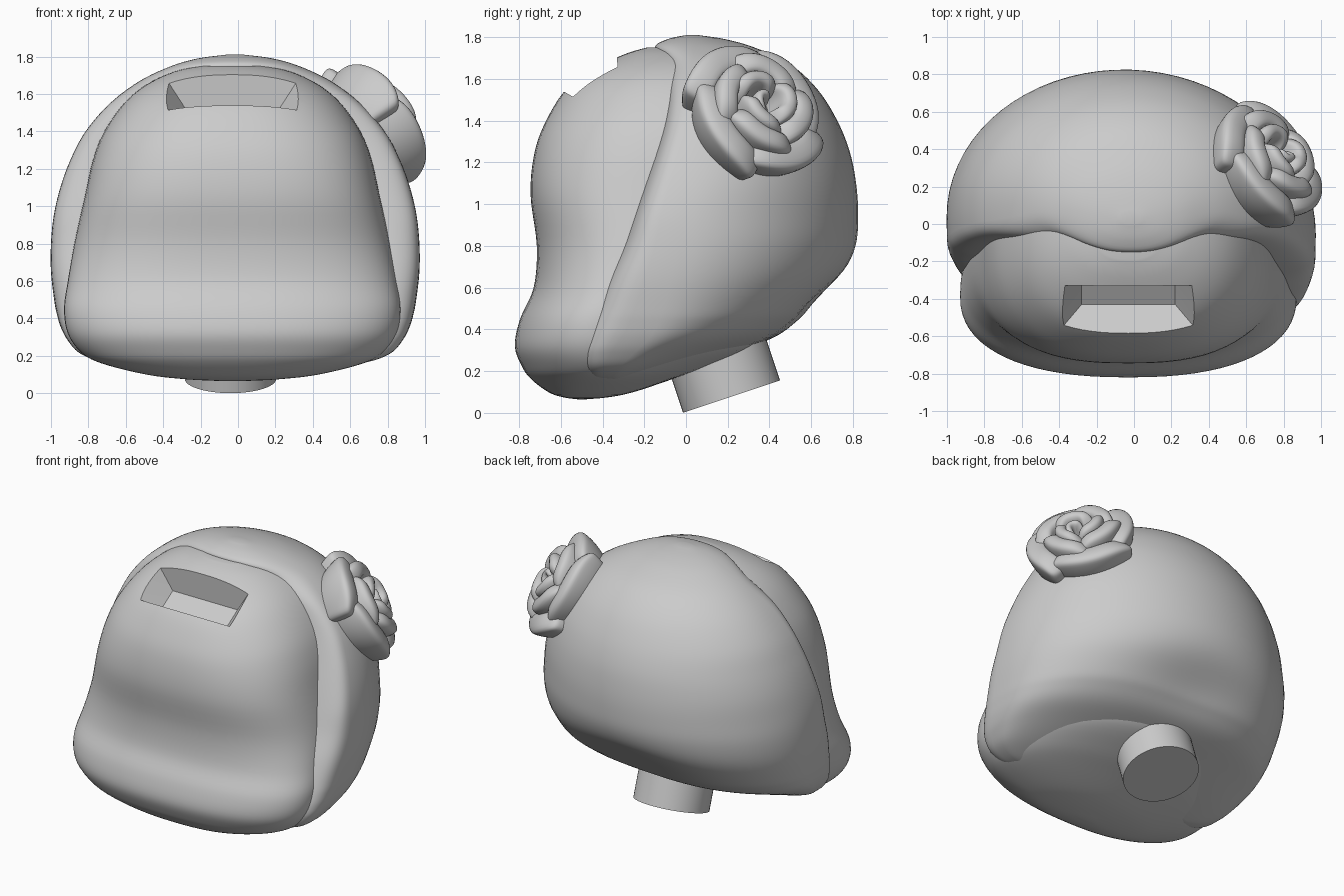
import bpy, bmesh
from math import sin, cos, pi, radians, copysign, exp
from mathutils import Vector, Matrix

default = bpy.data.objects.get("Cube")
if default:
    bpy.data.objects.remove(default, do_unlink=True)

# Single plain grey for the whole model
grey = bpy.data.materials.new("plain_grey")
grey.use_nodes = True
grey.diffuse_color = (0.6, 0.6, 0.6, 1)
grey.node_tree.nodes["Principled BSDF"].inputs["Base Color"].default_value = (0.6, 0.6, 0.6, 1)


def make_object(name, bm):
    bmesh.ops.recalc_face_normals(bm, faces=bm.faces)
    mesh = bpy.data.meshes.new(name)
    bm.to_mesh(mesh)
    bm.free()
    mesh.materials.append(grey)
    obj = bpy.data.objects.new(name, mesh)
    bpy.context.collection.objects.link(obj)
    return obj


def activate(obj):
    bpy.ops.object.select_all(action='DESELECT')
    obj.select_set(True)
    bpy.context.view_layer.objects.active = obj


def smooth(obj, angle=40):
    activate(obj)
    bpy.ops.object.shade_smooth_by_angle(angle=radians(angle))


def catmull(p0, p1, p2, p3, t):
    return [0.5 * (2 * b + (c - a) * t + (2 * a - 5 * b + 4 * c - d) * t * t
                   + (3 * b - a - 3 * c + d) * t ** 3)
            for a, b, c, d in zip(p0, p1, p2, p3)]


def refine(rows, steps=5):
    padded = [rows[0]] + rows + [rows[-1]]
    out = []
    for i in range(len(rows) - 1):
        out += [catmull(*padded[i:i + 4], k / steps) for k in range(steps)]
    return out + [rows[-1]]


def loft(name, rows, centre_x, front_power, warp, sides=72):
    """Stack rounded sections: height, half width, front y, widest y, back y."""
    bm = bmesh.new()
    rings = []
    for z, w, front, mid, back in refine(rows):
        ring = []
        for k in range(sides):
            a = 2 * pi * k / sides
            c, s = cos(a), sin(a)
            power = 2 / front_power(z) if s < 0 else 1
            x = w * copysign(abs(c) ** power, c)
            depth = (back - mid) if s >= 0 else (mid - front)
            y = mid + depth * copysign(abs(s) ** power, s)
            ring.append(bm.verts.new((centre_x + x, y + warp(x, z, s), z)))
        rings.append(ring)
    for low, high in zip(rings, rings[1:]):
        for k in range(sides):
            n = (k + 1) % sides
            bm.faces.new((low[k], low[n], high[n], high[k]))
    bm.faces.new(rings[0][::-1])
    bm.faces.new(rings[-1])
    return make_object(name, bm)


def face_power(z):
    # Rounder jaw and crown, flatter brow
    return 2.35 + .25 * exp(-((z - 1.1) / .35) ** 2)


def hair_power(z):
    # Square front corners along the cheeks, rounded fringe at the crown
    return 2.2 + 2.8 / (1 + exp((z - 1.62) * 25))


def hair_warp(x, z, s):
    # Lower hair sits further forward on the left side, with a hollow at the nape
    rate = .09 if x > 0 else .09 - .07 * min(0, s)
    hollow = .08 * exp(-(x / .42) ** 2 - ((z - .52) / .16) ** 2) * max(0, s)
    return -rate * x * max(0, 1 - z / 1.5) - hollow


# Face: wide jaw, shallow waist, domed forehead
face = loft("face", [
    (.065, .05, -.52, -.5, -.48), (.075, .25, -.59, -.5, -.37),
    (.1, .46, -.66, -.48, -.25),
    (.16, .7, -.74, -.42, -.07), (.22, .81, -.785, -.4, .1),
    (.32, .88, -.82, -.4, .32), (.45, .9, -.795, -.38, .4),
    (.6, .88, -.73, -.3, .4), (.8, .845, -.715, -.2, .4),
    (1.05, .79, -.745, -.15, .4), (1.25, .745, -.725, -.1, .4),
    (1.4, .685, -.67, -.08, .4), (1.55, .58, -.575, -.05, .35),
    (1.65, .46, -.44, -.05, .3), (1.72, .31, -.29, -.05, .2),
    (1.75, .17, -.19, -.05, .1)], -.03, face_power, lambda x, z, s: 0)

# Tapered slot with a flat floor, cut into the forehead
bm = bmesh.new()
for side in (-1, 1):
    for floor_y, floor_z, rim_y, rim_z in ((-.43, 1.45, -.56, 1.525), (-.32, 1.52, -.33, 1.69)):
        floor = Vector((side * .25, floor_y, floor_z))
        rim = Vector((side * .36, rim_y, rim_z))
        bm.verts.new(floor)
        bm.verts.new(floor + (rim - floor) * 1.5)
bmesh.ops.convex_hull(bm, input=bm.verts)
bmesh.ops.translate(bm, verts=bm.verts, vec=(-.03, 0, 0))
cutter = make_object("slot_cutter", bm)
cutter.hide_render = True
cut = face.modifiers.new("slot", 'BOOLEAN')
cut.operation = 'DIFFERENCE'
cut.solver = 'EXACT'
cut.object = cutter
activate(face)
bpy.ops.object.modifier_apply(modifier=cut.name)
bpy.data.objects.remove(cutter, do_unlink=True)
smooth(face, 30)

# Hair: full rounded cap that sweeps forward toward the jaw
hair = loft("hair", [
    (.155, .62, -.36, -.3, -.24), (.175, .74, -.42, -.29, -.15),
    (.22, .84, -.455, -.25, .01), (.29, .9, -.475, -.18, .23),
    (.36, .935, -.465, -.11, .44), (.43, .955, -.44, -.07, .565),
    (.5, .968, -.41, -.05, .65), (.65, .985, -.35, -.02, .765),
    (.8, .985, -.285, 0, .815), (.95, .97, -.235, 0, .825),
    (1.1, .935, -.19, .03, .815), (1.25, .88, -.145, .05, .785),
    (1.4, .8, -.11, .08, .725), (1.55, .67, -.095, .1, .63),
    (1.67, .51, -.1, .1, .5), (1.75, .34, -.15, .08, .33),
    (1.79, .2, -.09, .05, .19), (1.81, .05, 0, .03, .06)],
    -.015, hair_power, hair_warp)
smooth(hair, 60)

# Neck peg, tilted back
tilt = Matrix.Rotation(radians(18.4), 4, 'X')
bm = bmesh.new()
bmesh.ops.create_cone(bm, cap_ends=True, segments=48, radius1=.245, radius2=.245, depth=.5)
bmesh.ops.translate(bm, verts=bm.verts, vec=(0, 0, .25))
neck = make_object("neck", bm)
neck.matrix_world = Matrix.Translation((-.04, .218, .078)) @ tilt
smooth(neck)

# Rose on the left side of the hair
axis = Vector((.7, .5, .5)).normalized()
rose_frame = (Matrix.Translation(Vector((.715, .33, 1.44)) - axis * .18)
              @ axis.to_track_quat('Z', 'Y').to_matrix().to_4x4())


def petal(name, angle, radius, span, height, thickness, columns=10, rows=5):
    bm = bmesh.new()
    grid = []
    for j in range(rows + 1):
        v = j / rows
        line = []
        for i in range(columns + 1):
            u = 2 * i / columns - 1
            a = angle + u * span
            r = radius * (.62 + .38 * sin(v * pi / 2)) + .035 * u
            h = height * v * (1 - .3 * u ** 4)
            line.append(bm.verts.new((r * cos(a), r * sin(a), h)))
        grid.append(line)
    for low, high in zip(grid, grid[1:]):
        for i in range(columns):
            bm.faces.new((low[i], low[i + 1], high[i + 1], high[i]))
    obj = make_object(name, bm)
    obj.matrix_world = rose_frame
    smooth(obj, 180)
    thick = obj.modifiers.new("thickness", 'SOLIDIFY')
    thick.thickness = thickness
    thick.offset = 0
    rounding = obj.modifiers.new("rounding", 'SUBSURF')
    rounding.levels = rounding.render_levels = 2


rings = [("outer", 4, .29, 1.0, .26, .14), ("middle", 4, .205, 1.0, .32, .11),
         ("inner", 3, .12, 1.25, .345, .08), ("bud", 1, .045, 2.4, .33, .05)]
for r, (label, count, radius, span, height, thickness) in enumerate(rings):
    for k in range(count):
        petal(f"{label}_petal_{k + 1}", 2 * pi * k / count + r * .75 + .3,
              radius, span, height, thickness)

# Rose heart filling the space under the petals
bm = bmesh.new()
bmesh.ops.create_uvsphere(bm, u_segments=32, v_segments=16, radius=.2)
heart = make_object("rose_heart", bm)
heart.matrix_world = rose_frame
smooth(heart, 180)
